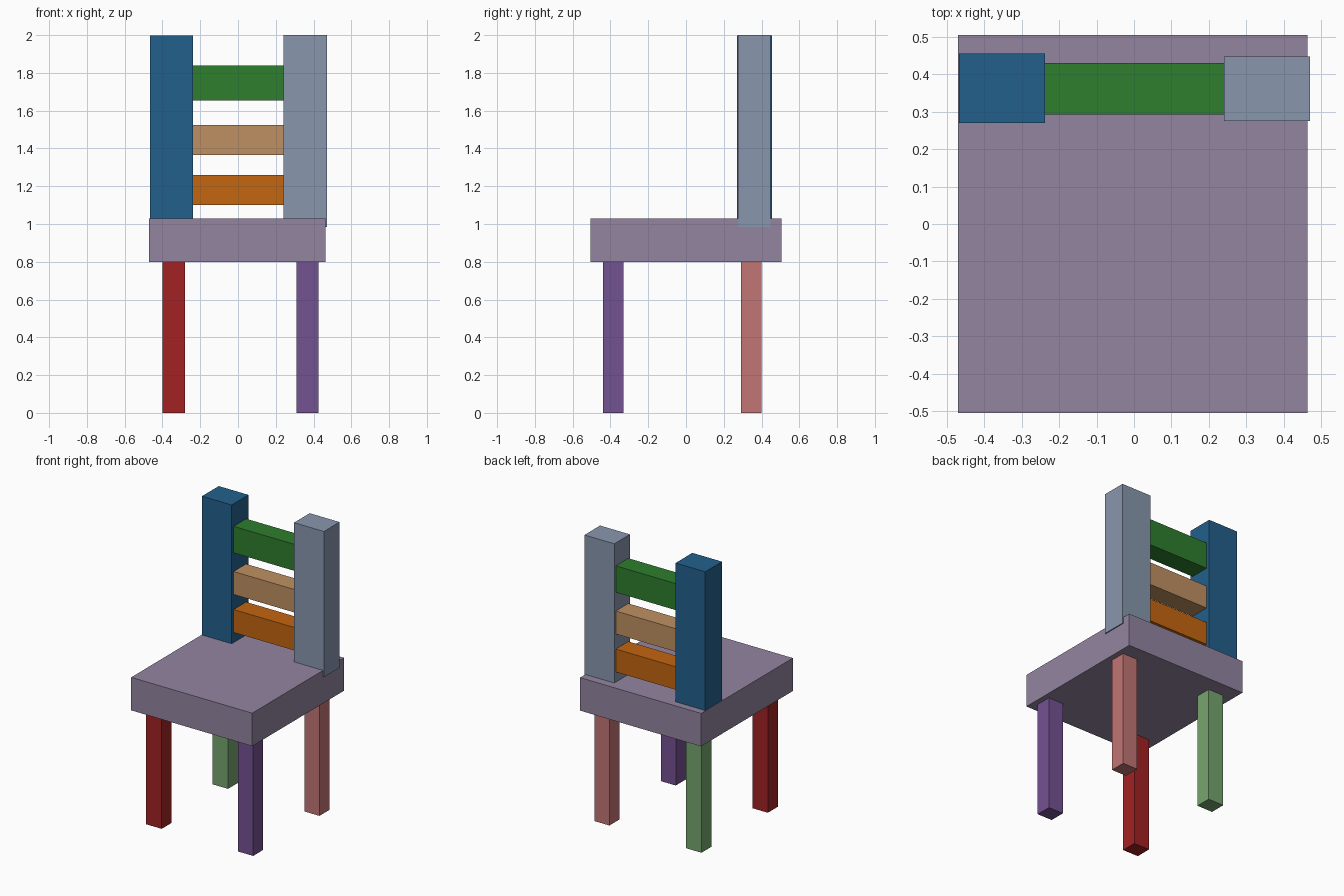
import bpy

cube = bpy.data.objects.get("Cube")
if cube:
    bpy.data.objects.remove(cube, do_unlink=True)


def linear(c):
    c /= 255
    return c / 12.92 if c <= 0.04045 else ((c + 0.055) / 1.055) ** 2.4


def material(name, rgb):
    mat = bpy.data.materials.new(name)
    mat.use_nodes = True
    colour = [linear(c) for c in rgb] + [1]
    mat.diffuse_color = colour
    bsdf = next(n for n in mat.node_tree.nodes if n.type == 'BSDF_PRINCIPLED')
    bsdf.inputs["Base Color"].default_value = colour
    return mat


def box(name, x, y, z, colour_name, rgb):
    """Box between the given (low, high) limits on each axis."""
    bpy.ops.mesh.primitive_cube_add(size=1)
    obj = bpy.context.object
    obj.name = obj.data.name = name
    for v in obj.data.vertices:
        v.co = [lo + (c + 0.5) * (hi - lo) for c, (lo, hi) in zip(v.co, (x, y, z))]
    obj.data.materials.append(material(colour_name, rgb))
    return obj


# Seat slab
box("seat", (-0.47, 0.463), (-0.505, 0.505), (0.8, 1.03),
    "mauve", (147, 133, 160))

# Four legs, each in its own colour
right, left = (-0.4, -0.28), (0.31, 0.425)
front, back = (-0.44, -0.33), (0.29, 0.4)
for name, x, y, colour_name, rgb in (
        ("front_right_leg", right, front, "red", (162, 34, 36)),
        ("front_left_leg", left, front, "purple", (116, 82, 146)),
        ("back_right_leg", right, back, "light green", (118, 165, 110)),
        ("back_left_leg", left, back, "pink", (193, 118, 116))):
    box(name, x, y, (0, 0.8), colour_name, rgb)

# Backrest posts, sunk slightly into the seat
box("right_back_post", (-0.467, -0.238), (0.27, 0.455), (0.99, 1.997),
    "dark blue", (34, 96, 140))
box("left_back_post", (0.24, 0.47), (0.275, 0.447), (0.985, 2),
    "blue grey", (136, 151, 174))

# Backrest slats between the posts
for name, z, colour_name, rgb in (
        ("top_slat", (1.655, 1.84), "green", (46, 126, 46)),
        ("middle_slat", (1.365, 1.525), "tan", (191, 144, 97)),
        ("bottom_slat", (1.1, 1.26), "orange", (196, 102, 16))):
    box(name, (-0.245, 0.245), (0.292, 0.43), z, colour_name, rgb)
